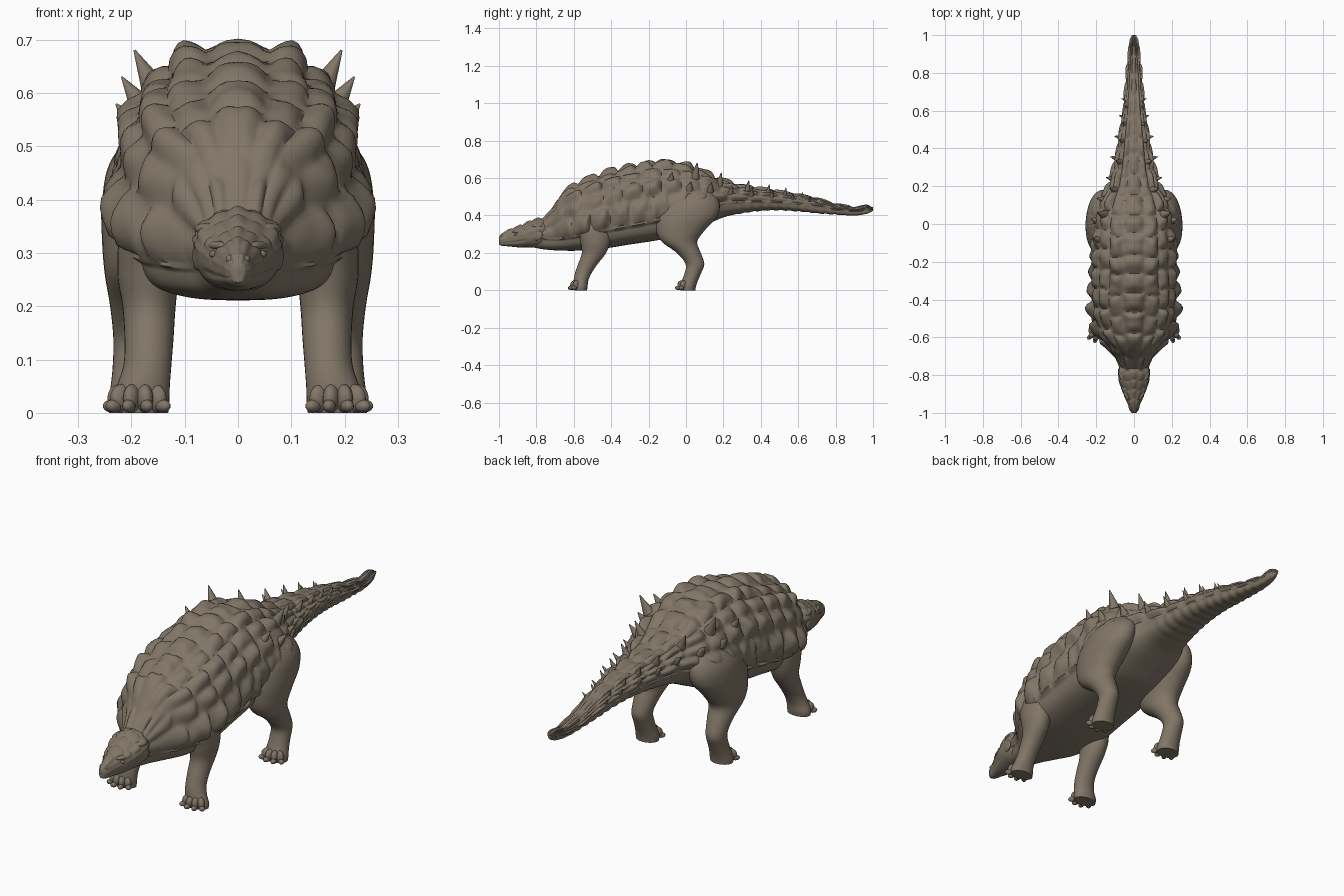
import bpy, bmesh, math
from mathutils import Vector, Matrix, noise

if "Cube" in bpy.data.objects:
    bpy.data.objects.remove(bpy.data.objects["Cube"])

hide = bpy.data.materials.new("brown grey hide")
hide.diffuse_color = (0.22, 0.18, 0.135, 1)
hide.use_nodes = True
hide.node_tree.nodes["Principled BSDF"].inputs["Base Color"].default_value = hide.diffuse_color


def finish(name, bm, mirror=False, angle=60):
    bmesh.ops.recalc_face_normals(bm, faces=bm.faces)
    me = bpy.data.meshes.new(name)
    bm.to_mesh(me)
    bm.free()
    me.materials.append(hide)
    ob = bpy.data.objects.new(name, me)
    bpy.context.collection.objects.link(ob)
    bpy.ops.object.select_all(action='DESELECT')
    ob.select_set(True)
    bpy.context.view_layer.objects.active = ob
    bpy.ops.object.shade_smooth_by_angle(angle=math.radians(angle))
    if mirror:
        ob.modifiers.new("mirror", 'MIRROR').use_mirror_merge = False
    return ob


def spline(rows, key, k):
    """Smoothly interpolate table rows by the value in column k."""
    s = 1 if rows[-1][k] > rows[0][k] else -1
    i = 0
    while i < len(rows) - 2 and (key - rows[i + 1][k]) * s > 0:
        i += 1
    a, b = rows[i], rows[i + 1]
    p, n = rows[max(i - 1, 0)], rows[min(i + 2, len(rows) - 1)]
    h = b[k] - a[k]
    f = (key - a[k]) / h
    out = []
    for j in range(len(a)):
        m0 = (b[j] - p[j]) / (b[k] - p[k]) * h
        m1 = (n[j] - a[j]) / (n[k] - a[k]) * h
        out.append((2*f**3 - 3*f*f + 1) * a[j] + (f**3 - 2*f*f + f) * m0
                   + (3*f*f - 2*f**3) * b[j] + (f**3 - f*f) * m1)
    return out


def loft(bm, rings):
    vs = [[bm.verts.new(p) for p in r] for r in rings]
    n = len(vs[0])
    for a, b in zip(vs, vs[1:]):
        for i in range(n):
            bm.faces.new((a[i], a[(i+1) % n], b[(i+1) % n], b[i]))
    bm.faces.new(vs[0])
    bm.faces.new(vs[-1])


def section(rows, y, t, p):
    """Point on a cross-section; t = 0 is the top, pi the belly."""
    _, top, bot, mid, hw = spline(rows, y, 0)
    s, c = math.sin(t), math.cos(t)
    x = hw * math.copysign(abs(s)**p, s)
    z = mid + (top - mid if c > 0 else mid - bot) * math.copysign(abs(c)**p, c)
    return Vector((x, y, z)), hw


def scute(y, t, length, width):
    """Height of an irregular staggered field of keeled plates."""
    j = round(t / width)
    v = t / width - j
    u = y / length + (0.5 if j % 2 else 0) + 0.37 * math.sin(j * 5)
    cell = round(u)
    u -= cell
    tall = 1 + 0.35 * math.sin(cell * 7.3 + j * 3.1)
    keel = (1 - abs(2*v)**1.1) * 0.5 + (1 - abs(2*v)**3) * 0.5
    return (1 - abs(2*u)**3) * keel * (1 + 0.6 * u) * tall


def step(e0, e1, x):
    f = min(max((x - e0) / (e1 - e0), 0), 1)
    return f * f * (3 - 2 * f)


# Columns: y, top z, belly z, widest z, half width
BODY = [(-.86, .30, .24, .28, .04), (-.78, .36, .222, .29, .065),
        (-.72, .425, .215, .285, .082), (-.66, .505, .212, .29, .122),
        (-.58, .55, .212, .305, .178), (-.45, .60, .222, .335, .207),
        (-.3, .643, .245, .365, .208), (-.15, .672, .268, .395, .205),
        (0, .655, .30, .43, .20), (.1, .617, .345, .46, .18),
        (.2, .58, .39, .485, .13), (.3, .555, .412, .485, .105),
        (.4, .542, .425, .485, .087), (.5, .527, .428, .48, .072),
        (.6, .512, .422, .47, .057), (.7, .49, .412, .455, .047),
        (.8, .46, .405, .435, .037), (.9, .443, .40, .425, .027),
        (.97, .45, .41, .433, .018), (1, .44, .425, .433, .004)]
HEAD = [(-1, .285, .245, .265, .012), (-.985, .302, .238, .265, .022),
        (-.95, .322, .235, .272, .034), (-.9, .338, .23, .285, .055),
        (-.85, .358, .23, .30, .074), (-.8, .378, .228, .315, .083),
        (-.76, .38, .235, .32, .076), (-.72, .35, .25, .31, .05)]


def body_point(y, t):
    a = abs(t)
    p, hw = section(BODY, y, t, 0.78 if a < math.pi / 2 else 0.78 - .1 * step(1.6, 2.2, a))
    warp = noise.noise(Vector((a * 2.5, y * 9, 3)))
    size = min(hw / 0.17, 1)
    armour = 1 - step(1.62, 1.78, a)
    h = 0.024 * scute(y + .015 * warp, a, 0.105, 0.36) * armour * max(size, .3)
    h += 0.010 * armour * size * (1 - step(0.0, 0.2, y))          # overhanging shell
    rim = math.exp(-((a - 1.5) / .12)**2) * size * (1 - step(0, .2, y))
    h += 0.012 * rim * (0.5 + 0.5 * math.cos(y * 70))             # knobbly rim
    h += 0.010 * size * armour * noise.noise(Vector((abs(p.x), p.y, p.z)) * 20)
    h += 0.002 * math.cos(y * 130) * step(.2, .35, y) * (1 - armour) * (1 - step(.8, .95, y))
    return p + Vector((math.sin(t), 0, math.cos(t))) * h


def angles(n):
    return [-math.pi + 2 * math.pi * i / n for i in range(n)]


# Armoured trunk and tail
bm = bmesh.new()
loft(bm, [[body_point(-.86 + 1.86 * i / 240, t) for t in angles(128)] for i in range(241)])
finish("armoured_body_and_tail", bm)


# Angular head with small plates and a mouth groove
def head_point(y, t):
    a = abs(t)
    p, hw = section(HEAD, y, t, 1.12 - .27 * step(1.3, 1.9, a))
    size = min(hw / 0.06, 1)
    h = 0.007 * scute(y, a, 0.05, 0.5) * (1 - step(1.3, 1.6, a)) * size
    h -= 0.005 * math.exp(-((a - 2.0) / .09)**2) * size * (1 - step(-.88, -.84, y))
    return p + Vector((math.sin(t), 0, math.cos(t))) * h


bm = bmesh.new()
loft(bm, [[head_point(-1 + .28 * i / 60, t) for t in angles(64)] for i in range(61)])
finish("head", bm)


def ball(bm, loc, size, rot=0):
    m = Matrix.Translation(loc) @ Matrix.Rotation(rot, 4, 'Z') @ Matrix.Diagonal((*size, 1))
    bmesh.ops.create_uvsphere(bm, u_segments=16, v_segments=10, radius=1, matrix=m)


def cone(bm, base, direction, length, radius):
    d = Vector(direction).normalized()
    m = Matrix.Translation(Vector(base) + d * length / 2) @ d.to_track_quat('Z', 'Y').to_matrix().to_4x4()
    bmesh.ops.create_cone(bm, cap_ends=True, segments=12, radius1=radius,
                          radius2=radius * 0.08, depth=length, matrix=m)


# Eyes, brows, nostril rims, cheeks and rear head corners
bm = bmesh.new()
ball(bm, (.046, -.91, .298), (.008, .010, .007))
ball(bm, (.040, -.90, .314), (.013, .035, .009), -.4)
ball(bm, (.014, -.977, .288), (.009, .012, .009))
ball(bm, (.060, -.80, .345), (.020, .035, .012), -.3)
ball(bm, (.074, -.80, .295), (.010, .035, .028), -.2)
finish("face_details", bm, True)

# Thorns: y, angle from top, length, radius
THORNS = [(-.08, .95, .05, .02), (.05, .75, .08, .026), (.02, 1.15, .045, .022),
          (.18, .7, .07, .022), (.33, .7, .05, .017), (.44, .7, .045, .014),
          (.53, .7, .04, .012), (.62, .7, .03, .010),
          (.13, 1.15, .05, .02), (.24, 1.2, .05, .017), (.35, 1.2, .045, .015),
          (.46, 1.2, .04, .013), (.57, 1.2, .035, .011), (.66, 1.2, .03, .009)]
bm = bmesh.new()
for y, t, length, r in THORNS:
    d = Vector((math.sin(t) * .7, .15, math.cos(t) * .6 + .5)).normalized()
    cone(bm, body_point(y, t) - d * .012, d, length + .006, r)
finish("thorns", bm, True)

# Legs: columns x, y, z, x radius, y radius
HIND = [(.12, .04, .56, .04, .07), (.155, .03, .48, .08, .145),
        (.172, .005, .40, .083, .165), (.18, -.03, .32, .075, .13),
        (.184, -.035, .26, .066, .095), (.187, .015, .20, .053, .064),
        (.19, .048, .14, .044, .05), (.19, .036, .09, .045, .044),
        (.19, .02, .05, .049, .043), (.19, .01, .02, .054, .043),
        (.19, .01, 0, .052, .04)]
FRONT = [(.13, -.49, .42, .05, .08), (.158, -.49, .34, .062, .095),
         (.168, -.485, .26, .058, .08), (.167, -.492, .20, .050, .065),
         (.167, -.525, .14, .046, .052), (.17, -.55, .09, .045, .044),
         (.178, -.562, .05, .050, .039), (.185, -.563, .02, .056, .037),
         (.185, -.563, 0, .054, .034)]


def leg(name, rows, toes):
    bm = bmesh.new()
    rings = []
    for i in range(49):
        z = rows[0][2] * (1 - i / 48)
        x, y, _, rx, ry = spline(rows, z, 2)
        rings.append([(x + rx * math.cos(a), y + ry * math.sin(a), z) for a in angles(32)])
    loft(bm, rings)
    x, y = rows[-1][:2]
    for i in range(toes):                       # fanned toes with blunt claws
        a = -.75 + 1.6 * i / (toes - 1)
        d = Vector((math.sin(a), -math.cos(a), 0))
        c = Vector((x, y, .027)) + Vector((d.x * .044, d.y * .032, 0))
        ball(bm, c, (.016, .026, .027), a)
        ball(bm, c + d * .02 - Vector((0, 0, .014)), (.012, .018, .012), a)
    finish(name, bm, True)


leg("hind_legs", HIND, 4)
leg("front_legs", FRONT, 4)
